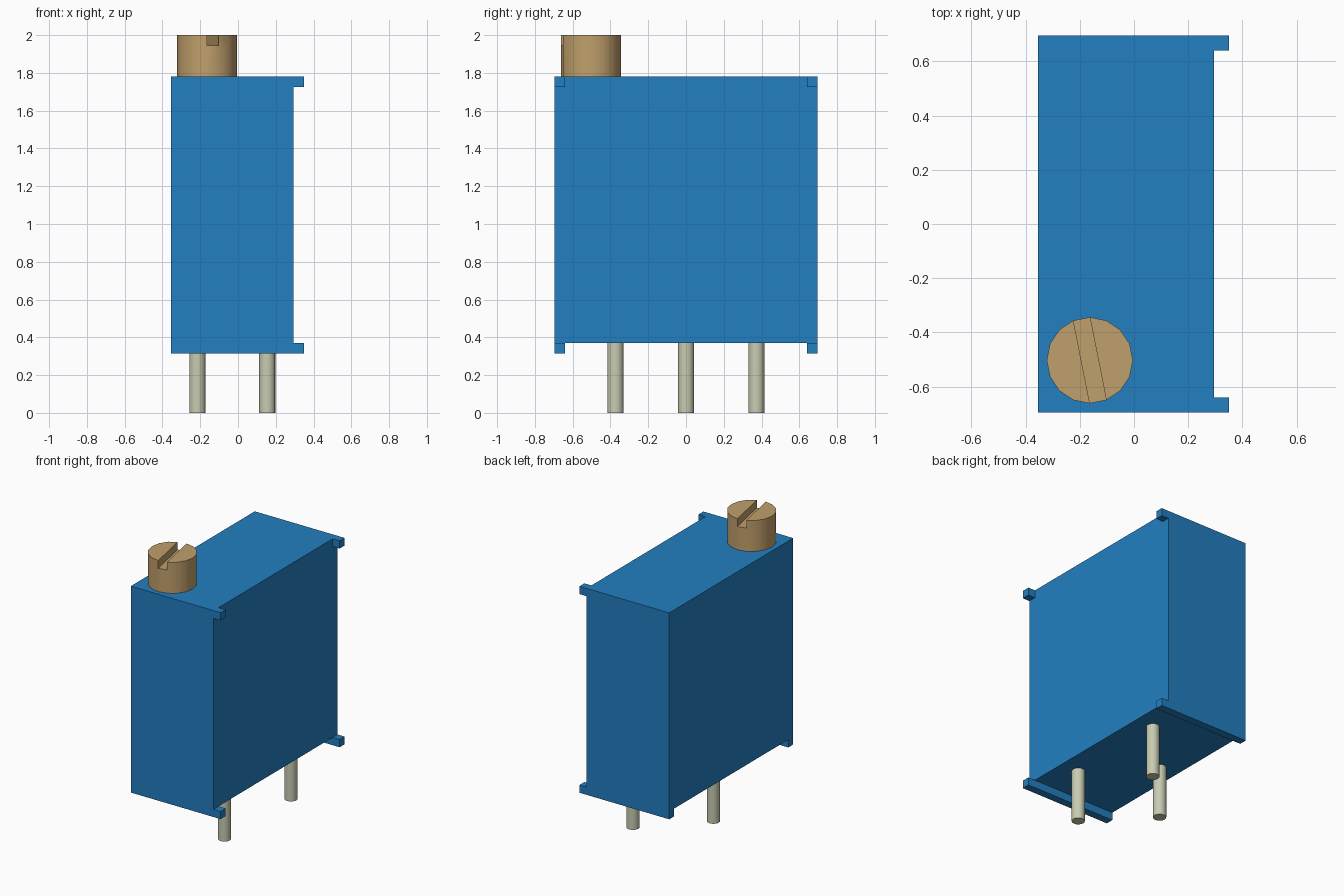
import bpy
import bmesh
import math
from mathutils import Matrix, Vector

default = bpy.data.objects.get("Cube")
if default:
    bpy.data.objects.remove(default, do_unlink=True)


def material(name, colour):
    mat = bpy.data.materials.new(name)
    mat.use_nodes = True
    mat.diffuse_color = (*colour, 1)
    mat.node_tree.nodes["Principled BSDF"].inputs["Base Color"].default_value = (*colour, 1)
    return mat


blue = material("blue plastic", (0.016, 0.21, 0.53))
brass = material("brass", (0.53, 0.35, 0.15))
tin = material("tinned metal", (0.58, 0.6, 0.44))


def add_object(name, bm, mat, smooth=False):
    bmesh.ops.recalc_face_normals(bm, faces=bm.faces)
    mesh = bpy.data.meshes.new(name)
    bm.to_mesh(mesh)
    bm.free()
    obj = bpy.data.objects.new(name, mesh)
    bpy.context.collection.objects.link(obj)
    mesh.materials.append(mat)
    bpy.ops.object.select_all(action="DESELECT")
    obj.select_set(True)
    bpy.context.view_layer.objects.active = obj
    if smooth:
        bpy.ops.object.shade_smooth_by_angle(angle=math.radians(35))
    return obj


def box(name, low, high, mat):
    low, high = Vector(low), Vector(high)
    bm = bmesh.new()
    bmesh.ops.create_cube(bm, size=1, matrix=Matrix.Translation((low + high) / 2)
                          @ Matrix.Diagonal((*(high - low), 1)))
    return add_object(name, bm, mat)


# Housing: one block with the side and underside cut back to leave rails and corner tabs
LEFT, RIGHT, HALF_Y = 0.35, -0.355, 0.695
BASE, TOP, TAB = 0.315, 1.78, 0.055
wall, inner = LEFT - TAB, HALF_Y - TAB
housing = box("housing", (RIGHT, -HALF_Y, BASE), (LEFT, HALF_Y, TOP), blue)
cutters = [
    box("side_recess_cutter", (wall, -inner, 0), (1, inner, 3), blue),
    box("underside_cutter", (-1, -inner, 0), (1, inner, BASE + TAB), blue),
    box("tab_gap_cutter", (wall, -1, BASE + TAB), (1, 1, TOP - TAB), blue),
]
bpy.context.view_layer.objects.active = housing
for cutter in cutters:
    cutter.hide_render = True
    mod = housing.modifiers.new(cutter.name, "BOOLEAN")
    mod.operation = "DIFFERENCE"
    mod.solver = "EXACT"
    mod.object = cutter
    bpy.ops.object.modifier_apply(modifier=mod.name)
    bpy.data.objects.remove(cutter, do_unlink=True)

# Adjusting screw: a sixteen-sided drum whose slot joins two opposite rim edges
SIDES, RADIUS, SLOT_Z = 16, 0.159, 1.945
bm = bmesh.new()
rings = []
for z in (TOP, SLOT_Z):
    rings.append([bm.verts.new((-0.163 + RADIUS * math.cos(i * math.tau / SIDES),
                                -0.503 + RADIUS * math.sin(i * math.tau / SIDES), z))
                  for i in range(SIDES)])
lower, upper = rings
bm.faces.new(lower)
for i in range(SIDES):
    j = (i + 1) % SIDES
    bm.faces.new((lower[i], lower[j], upper[j], upper[i]))
quarter, three_quarter = SIDES // 4, 3 * SIDES // 4
bm.faces.new((upper[quarter], upper[quarter + 1],
              upper[three_quarter], upper[three_quarter + 1]))
halves = [bm.faces.new(upper[quarter + 1:three_quarter + 1]),
          bm.faces.new(upper[three_quarter + 1:] + upper[:quarter + 1])]
for face in bmesh.ops.extrude_discrete_faces(bm, faces=halves)["faces"]:
    bmesh.ops.translate(bm, verts=face.verts, vec=(0, 0, 2 - SLOT_Z))
add_object("adjusting_screw", bm, brass, smooth=True)

# Three round pins, the middle one staggered
PIN_TOP = BASE + TAB
for name, x, y in (("front_pin", 0.155, -0.373),
                   ("middle_pin", -0.215, 0),
                   ("back_pin", 0.155, 0.373)):
    bm = bmesh.new()
    bmesh.ops.create_cone(bm, cap_ends=True, segments=16, radius1=0.043, radius2=0.043,
                          depth=PIN_TOP, matrix=Matrix.Translation((x, y, PIN_TOP / 2)))
    add_object(name, bm, tin, smooth=True)
